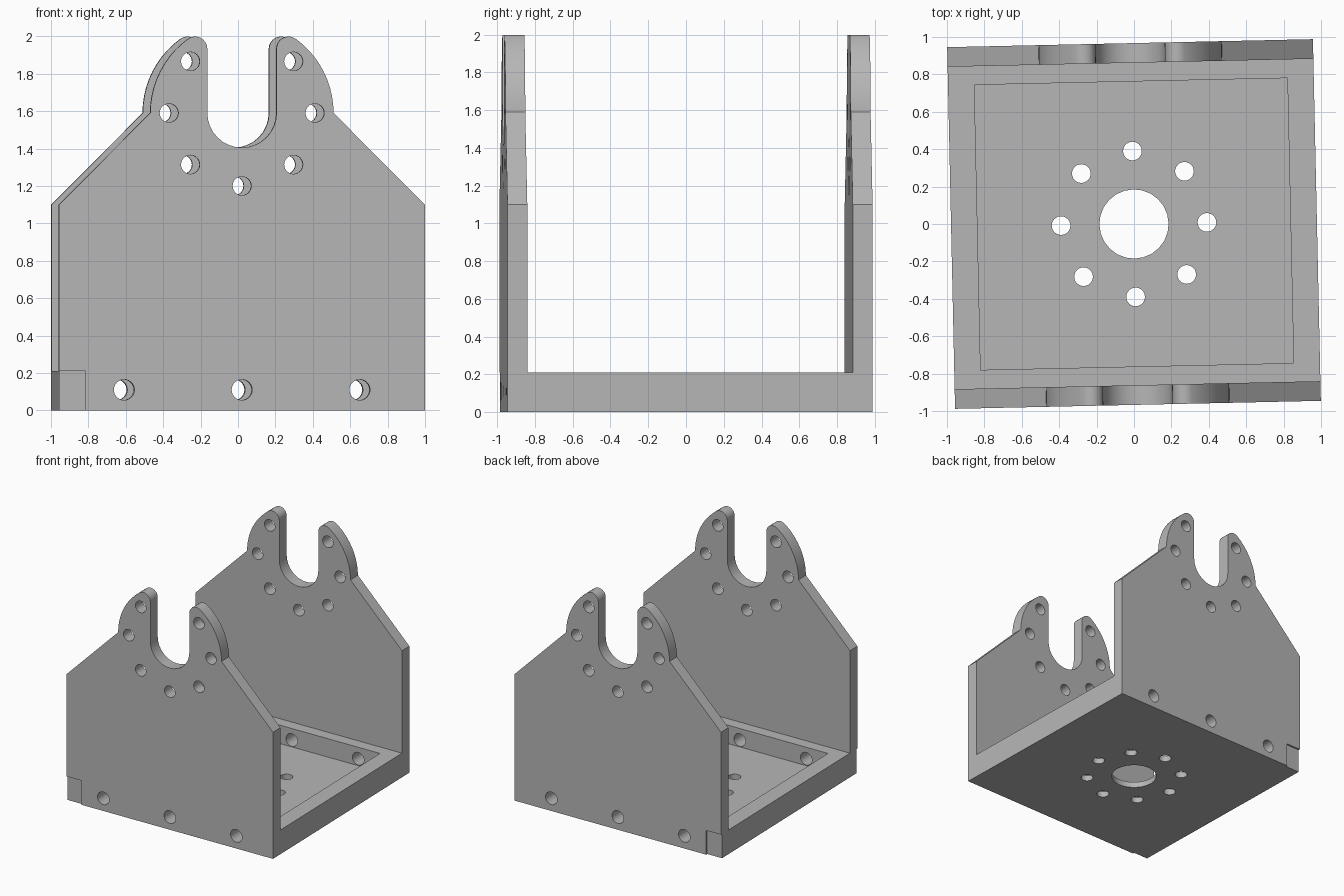
import bpy, bmesh, math
from mathutils import Matrix, Vector

if "Cube" in bpy.data.objects:
    bpy.data.objects.remove(bpy.data.objects["Cube"], do_unlink=True)

HALF_W, HALF_D = 0.978, 0.967      # outer half width and depth
WALL, BASE_H, FLOOR = 0.105, 0.21, 0.05
INNER = HALF_D - WALL
RIM_X, RIM_Y = 0.837, 0.762        # pocket half sizes
PIVOT_Z, RING = 1.59, 0.39         # slot centre height, bolt circle radius
SLOT_R, HORN_R, TIP_R, BOLT_R = 0.185, 0.49, 0.065, 0.05
TURN = math.radians(1.25)

grey = bpy.data.materials.new("mid grey")
grey.use_nodes = True
colour = (0.47, 0.47, 0.47, 1)
grey.diffuse_color = colour
grey.node_tree.nodes["Principled BSDF"].inputs["Base Color"].default_value = colour


def make_object(name, bm):
    bmesh.ops.recalc_face_normals(bm, faces=bm.faces)
    mesh = bpy.data.meshes.new(name)
    bm.to_mesh(mesh)
    bm.free()
    mesh.materials.append(grey)
    obj = bpy.data.objects.new(name, mesh)
    bpy.context.collection.objects.link(obj)
    return obj


def add_box(bm, low, high):
    low, high = Vector(low), Vector(high)
    size = Matrix.Diagonal((*(high - low), 1))
    bmesh.ops.create_cube(bm, size=1, matrix=Matrix.Translation((low + high) / 2) @ size)


def add_cylinder(bm, centre, radius, length, along_y=False):
    spin = Matrix.Rotation(math.pi / 2 if along_y else 0, 4, 'X')
    bmesh.ops.create_cone(bm, cap_ends=True, segments=24, radius1=radius, radius2=radius,
                          depth=length, matrix=Matrix.Translation(centre) @ spin)


def cut(obj, bm):
    """Subtract a temporary cutter and keep the result as plain mesh."""
    cutter = make_object("cutter", bm)
    cutter.hide_render = True
    mod = obj.modifiers.new("cut", 'BOOLEAN')
    mod.operation, mod.solver, mod.object = 'DIFFERENCE', 'EXACT', cutter
    bpy.context.view_layer.update()
    graph = bpy.context.evaluated_depsgraph_get()
    result = bpy.data.meshes.new_from_object(obj.evaluated_get(graph))
    obj.modifiers.clear()
    obj.data = result
    bpy.data.objects.remove(cutter, do_unlink=True)


def arc(cx, cz, radius, start, end, steps):
    angles = [start + (end - start) * i / steps for i in range(steps + 1)]
    return [(cx + radius * math.cos(a), cz + radius * math.sin(a)) for a in angles]


def ring_points(radius):
    return [(radius * math.cos(i * math.pi / 4), radius * math.sin(i * math.pi / 4))
            for i in range(8)]


def wall_profile():
    """Half outline from the bottom corner to the slot bottom, then mirrored."""
    tip_x = SLOT_R + TIP_R
    tip_z = math.sqrt((HORN_R - TIP_R) ** 2 - tip_x ** 2)
    meet = math.atan2(tip_z, tip_x)
    half = [(HALF_W, 0), (HALF_W, 1.1)]
    half += arc(0, PIVOT_Z, HORN_R, 0, meet, 10)
    half += arc(tip_x, PIVOT_Z + tip_z, TIP_R, meet, math.pi, 8)[1:]
    half += arc(0, PIVOT_Z, SLOT_R, 0, -math.pi / 2, 8)
    return half + [(-x, z) for x, z in reversed(half[:-1])]


def base_bolts():
    bm = bmesh.new()
    for x in (-0.63, 0, 0.63):
        add_cylinder(bm, (x, 0, 0.11), 0.055, 3, along_y=True)
    return bm


def build_wall(name, side):
    # upright plate with two horns and a round-bottomed slot
    bm = bmesh.new()
    face = bm.faces.new([bm.verts.new((x, side * INNER, z)) for x, z in wall_profile()])
    moved = bmesh.ops.extrude_face_region(bm, geom=[face])["geom"]
    verts = [v for v in moved if isinstance(v, bmesh.types.BMVert)]
    bmesh.ops.translate(bm, verts=verts, vec=(0, side * WALL, 0))
    wall = make_object(name, bm)
    # bolt circle around the slot, and bolts into the base
    bm = base_bolts()
    for x, z in ring_points(RING):
        if z < RING * 0.9:
            add_cylinder(bm, (x, 0, PIVOT_Z + z), BOLT_R, 3, along_y=True)
    cut(wall, bm)
    # shallow step in the lower corner
    bm = bmesh.new()
    ends = sorted((side * (HALF_D - 0.015), side * (HALF_D + 0.1)))
    add_box(bm, (-HALF_W - 0.1, ends[0], -0.1), (-RIM_X, ends[1], BASE_H))
    cut(wall, bm)
    return wall


# base tray with a pocket, cross bolts and floor holes
bm = bmesh.new()
add_box(bm, (-HALF_W, -INNER, 0), (HALF_W, INNER, BASE_H))
base = make_object("base_tray", bm)
bm = bmesh.new()
add_box(bm, (-RIM_X, -RIM_Y, FLOOR), (RIM_X, RIM_Y, 1))
cut(base, bm)
cut(base, base_bolts())
bm = bmesh.new()
add_cylinder(bm, (0, 0, 0), SLOT_R, 1)
for x, y in ring_points(RING):
    add_cylinder(bm, (x, y, 0), BOLT_R, 1)
cut(base, bm)

parts = [base, build_wall("front_wall", -1), build_wall("back_wall", 1)]

# slight turn of the whole bracket, smooth holes and sharp edges
bpy.ops.object.select_all(action='DESELECT')
for part in parts:
    part.rotation_euler.z = TURN
    part.select_set(True)
bpy.context.view_layer.objects.active = base
bpy.ops.object.shade_smooth_by_angle(angle=math.radians(30))
